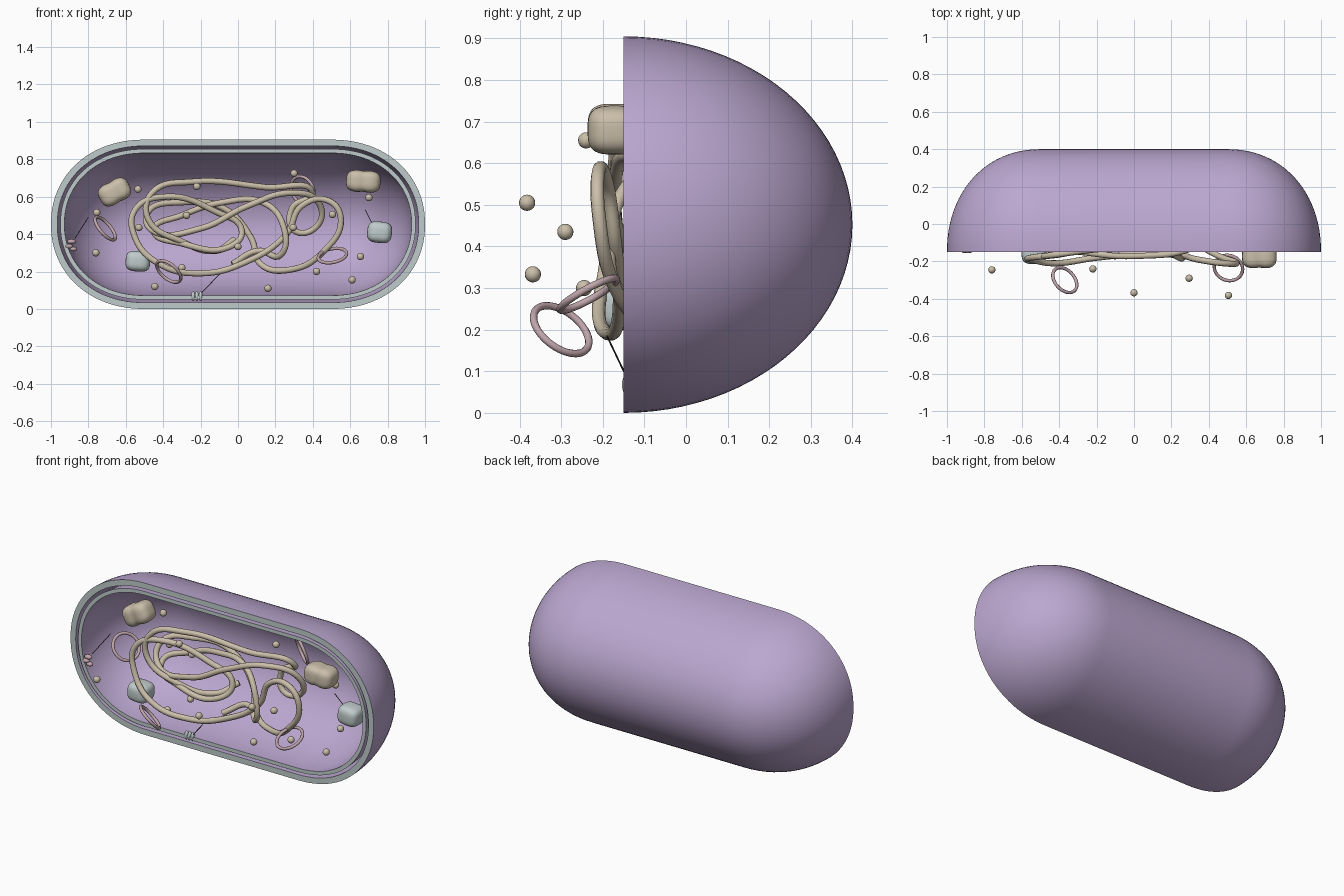
import bpy, bmesh, math
from mathutils import Vector, Matrix

if "Cube" in bpy.data.objects:
    bpy.data.objects.remove(bpy.data.objects["Cube"])

def mat(name, rgb):
    m = bpy.data.materials.new(name)
    m.diffuse_color = (*rgb, 1)
    m.use_nodes = True
    m.node_tree.nodes["Principled BSDF"].inputs["Base Color"].default_value = m.diffuse_color
    return m

PURPLE = mat("purple", (0.50, 0.385, 0.63))
GREY = mat("pale_grey_green", (0.53, 0.60, 0.60))
BEIGE = mat("beige", (0.60, 0.52, 0.40))
PINK = mat("dusty_pink", (0.53, 0.38, 0.41))
DARK = mat("dark_grey", (0.05, 0.05, 0.06))

def finish(name, bm, mats, smooth=True, angle=40):
    me = bpy.data.meshes.new(name)
    bm.to_mesh(me)
    bm.free()
    for m in mats:
        me.materials.append(m)
    ob = bpy.data.objects.new(name, me)
    bpy.context.collection.objects.link(ob)
    bpy.ops.object.select_all(action='DESELECT')
    ob.select_set(True)
    bpy.context.view_layer.objects.active = ob
    if smooth:
        bpy.ops.object.shade_smooth_by_angle(angle=math.radians(angle))
    return ob

CUT, MID = -0.15, 0.4525

# Half-capsule walls, open at the front cut plane
def shell(name, d0, d1):
    bm = bmesh.new()
    n_a, n_c, e = 48, 24, 2 / 2.12
    def grid(d):
        rows = []
        stations = []
        for i in range(n_c + 1):
            t = math.pi / 2 * i / n_c
            stations.append((-0.5 - (0.5 - d) * max(math.cos(t), 0) ** e, math.sin(t) ** e))
        stations += [(-0.25, 1), (0, 1), (0.25, 1)]
        stations += [(-x, r) for x, r in reversed(stations[:n_c + 1])]
        for x, r in stations:
            row = []
            for j in range(n_a + 1):
                a = math.pi * j / n_a
                row.append(bm.verts.new((x, CUT + (0.55 - d) * r * math.sin(a),
                                         MID + (MID - d) * r * math.cos(a))))
            rows.append(row)
        return rows
    A, B = grid(d0), grid(d1)
    for i in range(len(A) - 1):
        for g in (A, B):
            for j in range(n_a):
                bm.faces.new((g[i][j], g[i + 1][j], g[i + 1][j + 1], g[i][j + 1]))
        for j in (0, n_a):
            f = bm.faces.new((A[i][j], A[i + 1][j], B[i + 1][j], B[i][j]))
            f.material_index = 1
    bmesh.ops.remove_doubles(bm, verts=bm.verts, dist=1e-5)
    bmesh.ops.recalc_face_normals(bm, faces=bm.faces)
    return finish(name, bm, [PURPLE, GREY])

shell("outer_wall", 0.0, 0.034)
shell("inner_membrane", 0.05, 0.072)

def tube(name, pts, radius, material, res=8, cyclic=False):
    cu = bpy.data.curves.new(name + "_path", 'CURVE')
    cu.dimensions = '3D'
    cu.bevel_depth, cu.bevel_resolution, cu.resolution_u = radius, 3, res
    cu.use_fill_caps = True
    sp = cu.splines.new('BEZIER')
    sp.bezier_points.add(len(pts) - 1)
    for b, p in zip(sp.bezier_points, pts):
        b.co = p
        b.handle_left_type = b.handle_right_type = 'AUTO'
    tmp = bpy.data.objects.new(name + "_tmp", cu)
    bpy.context.collection.objects.link(tmp)
    me = bpy.data.meshes.new_from_object(tmp.evaluated_get(bpy.context.evaluated_depsgraph_get()))
    bpy.data.objects.remove(tmp)
    bm = bmesh.new()
    bm.from_mesh(me)
    for f in bm.faces:
        f.material_index = 0
    return finish(name, bm, [material], angle=60)

# Tangled strand: x, z in hundredths, y depth in hundredths
path = [(-3, 24, -10), (10, 31, -6), (23, 29, -16), (24, 45, -18), (13, 57, -12), (-8, 57, -6),
        (-30, 50, -2), (-45, 42, -8), (-30, 35, -14), (-5, 33, -12), (2, 42, -8), (-12, 52, -10),
        (-38, 60, -16), (-55, 53, -18), (-55, 38, -19), (-42, 24, -21), (-20, 19, -18), (4, 25, -16),
        (26, 40, -17), (34, 55, -19), (48, 58, -21), (55, 48, -21), (45, 30, -17), (28, 21, -8),
        (12, 24, 0), (7, 38, 4), (-8, 54, 5), (-30, 57, 2), (-48, 52, -4), (-46, 42, -10),
        (-20, 43, -16), (5, 55, -17), (28, 62, -14), (43, 57, -6), (42, 44, 0), (30, 42, 0),
        (29, 54, 0), (40, 62, -4), (15, 65, -10), (-24, 68, -14), (-46, 62, -17), (-48, 48, -17),
        (-30, 36, -14), (-12, 31, -4), (-2, 37, 4)]
tube("nucleoid_strand", [(x / 100, y / 100, z / 100) for x, z, y in path], 0.0165, BEIGE)

# Small DNA rings
rings = [((-0.71, -0.04, 0.43), (0.7, -0.35, 0.6)), ((-0.37, -0.30, 0.2), (0.55, 0.5, 0.66)),
         ((0.505, -0.235, 0.285), (-0.17, -0.47, 0.86)), ((0.345, 0.11, 0.635), (-0.6, -0.75, -0.3))]
for k, (c, n) in enumerate(rings):
    bm = bmesh.new()
    R, r, N, M = 0.077, 0.009, 40, 10
    q = Vector(n).to_track_quat('Z', 'Y')
    vs = []
    for i in range(N):
        a = 2 * math.pi * i / N
        for j in range(M):
            b = 2 * math.pi * j / M
            w = R + r * math.cos(b)
            vs.append(bm.verts.new(Vector(c) + q @ Vector((w * math.cos(a), w * math.sin(a), r * math.sin(b)))))
    for i in range(N):
        for j in range(M):
            i2, j2 = (i + 1) % N, (j + 1) % M
            bm.faces.new((vs[i * M + j], vs[i2 * M + j], vs[i2 * M + j2], vs[i * M + j2]))
    finish(f"dna_ring_{k + 1}", bm, [PINK], angle=80)

# Ribosome beads
beads = [(-.755, .1, .515), (-.535, .06, .64), (-.22, -.24, .655), (-.275, -.04, .5), (-.53, .11, .435),
         (.3, -.07, .725), (.7, -.08, .595), (.505, -.382, .505), (.295, -.29, .435), (.655, .03, .28),
         (.42, -.1, .2), (.61, -.04, .155), (.16, -.08, .11), (-.445, -.03, .12), (-.3, -.02, .22),
         (0, -.368, .333), (-.76, -.245, .3)]
bm = bmesh.new()
for p in beads:
    bmesh.ops.create_uvsphere(bm, u_segments=16, v_segments=10, radius=0.0195, matrix=Matrix.Translation(p))
finish("ribosome_beads", bm, [BEIGE], angle=80)

# Rounded storage bodies
def body(name, c, size, tilt, material, pinch):
    bm = bmesh.new()
    bmesh.ops.create_cube(bm, size=2)
    bmesh.ops.subdivide_edges(bm, edges=bm.edges, cuts=11, use_grid_fill=True)
    rot = Matrix.Rotation(-math.radians(tilt), 3, 'Y')
    for v in bm.verts:
        p = v.co.normalized()
        p /= sum(abs(t) ** 3.2 for t in p) ** (1 / 3.2)
        k = 1 - pinch * math.exp(-(p.x * 4) ** 2)
        v.co = Vector(c) + rot @ Vector((p.x * size[0], p.y * size[1] * k, p.z * size[2] * k))
    finish(name, bm, [material], angle=80)

body("granule_left", (-.66, .01, .625), (.087, .065, .062), 28, BEIGE, .08)
body("granule_right", (.67, -.172, .682), (.092, .066, .06), -4, BEIGE, .08)
body("inclusion_left", (-.535, -.15, .255), (.066, .064, .055), -4, GREY, 0)
body("inclusion_right", (.757, -.015, .41), (.066, .062, .057), -6, GREY, 0)

# Membrane protein clusters
def cluster(name, parts, material):
    bm = bmesh.new()
    for c, s in parts:
        bmesh.ops.create_uvsphere(bm, u_segments=14, v_segments=10, radius=1,
                                  matrix=Matrix.Translation(c) @ Matrix.Diagonal((*s, 1)))
    finish(name, bm, [material], angle=80)

cluster("membrane_protein_side", [((-.89, -.14, .36), (.024, .016, .013)), ((-.905, -.14, .335), (.022, .016, .013)),
                                  ((-.88, -.14, .32), (.02, .016, .012))], PINK)
cluster("membrane_protein_base", [((-.24, -.14, .068), (.011, .014, .026)), ((-.22, -.14, .068), (.011, .014, .026)),
                                  ((-.20, -.14, .068), (.011, .014, .026))], GREY)

# Thin filaments
for k, (a, b) in enumerate([((-.2, -.14, .08), (-.1, -.19, .185)), ((-.87, -.13, .38), (-.8, -.06, .49)),
                            ((.68, -.06, .53), (.725, -.02, .44))]):
    tube(f"filament_{k + 1}", [a, b], 0.002, DARK, res=2)
